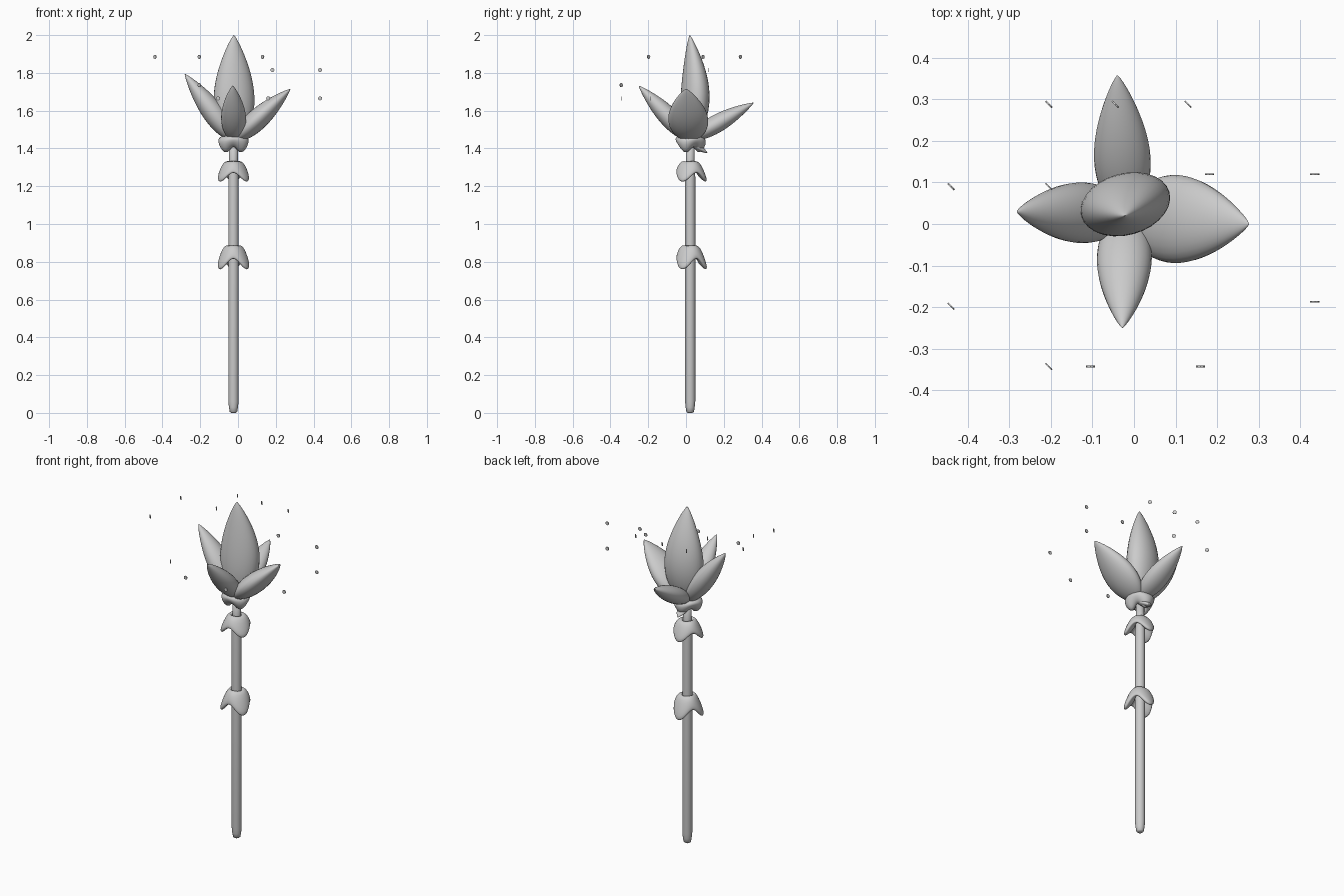
import bpy, bmesh, math
from mathutils import Vector, Matrix

cube = bpy.data.objects.get("Cube")
if cube:
    bpy.data.objects.remove(cube, do_unlink=True)

grey = bpy.data.materials.new("plain grey")
grey.use_nodes = True
COL = (0.6, 0.6, 0.6, 1)
grey.diffuse_color = COL
grey.node_tree.nodes["Principled BSDF"].inputs["Base Color"].default_value = COL
AX, AY = -0.024, 0.022  # stem axis


def finish(name, bm, subdiv=0, smooth=True):
    bmesh.ops.recalc_face_normals(bm, faces=bm.faces)
    for f in bm.faces:
        f.smooth = smooth
    me = bpy.data.meshes.new(name)
    bm.to_mesh(me)
    bm.free()
    me.materials.append(grey)
    ob = bpy.data.objects.new(name, me)
    bpy.context.collection.objects.link(ob)
    if subdiv:
        ob.modifiers.new("Smooth", 'SUBSURF').levels = subdiv
    return ob


def loft(name, rings, closed=False, subdiv=0):
    """Skin a list of equally sized vertex rings."""
    bm = bmesh.new()
    vs = [[bm.verts.new(p) for p in ring] for ring in rings]
    n = len(vs[0])
    pairs = list(zip(vs, vs[1:])) + ([(vs[-1], vs[0])] if closed else [])
    for a, b in pairs:
        for i in range(n):
            j = (i + 1) % n
            bm.faces.new((a[i], a[j], b[j], b[i]))
    if not closed:
        bm.faces.new(vs[0])
        bm.faces.new(vs[-1])
    return finish(name, bm, subdiv)


def petal(name, base, tip, width, thick, bow=(0, 0, 0), roll=0.0, n=28):
    """Pointed oval, widest below its middle; width and thick are half sizes."""
    base, tip, bow = Vector(base), Vector(tip), Vector(bow)
    d = (tip - base).normalized()
    side = d.cross(Vector((0, 0, 1)))
    side = side.normalized() if side.length > 0.2 else Vector((1, 0, 0))
    side = Matrix.Rotation(roll, 3, d) @ side
    up = side.cross(d)
    rings = []
    for k in range(n + 1):
        t = 0.5 - 0.5 * math.cos(math.pi * (0.02 + 0.975 * k / n))
        r = math.sin(math.pi * t ** 0.756) ** 0.8
        c = base.lerp(tip, t) + bow * math.sin(math.pi * t)
        rings.append([c + side * (width * r * math.cos(a)) + up * (thick * r * math.sin(a))
                      for a in (math.tau * i / n for i in range(n))])
    return loft(name, rings)


def knot(name, z0, height, profile, lift, turn, flare):
    """Draped collar with three drooping lobes; profile holds (radius, height share)."""
    rings = []
    for r, h in profile:
        ring = []
        for i in range(36):
            a = math.tau * i / 36
            lobe = math.cos(3 * (a - turn))
            rr = r * (1 + flare * lobe * (1 - h))
            z = z0 + height * h + lift * (1 - lobe) / 2 * (1 - h)
            ring.append((AX + rr * math.cos(a), AY + rr * math.sin(a), z))
        rings.append(ring)
    return loft(name, rings, closed=True, subdiv=1)


# Stem with a rounded foot
stem_profile = [(0.012, 0), (0.02, 0.006), (0.024, 0.03), (0.027, 0.06), (0.027, 1.25),
                (0.023, 1.32), (0.023, 1.46)]
loft("stem", [[(AX + r * math.cos(math.tau * i / 20), AY + r * math.sin(math.tau * i / 20), z)
               for i in range(20)] for r, z in stem_profile])

# Leafy knots on the stem, and a cup under the flower
drape = [(0.022, 1), (0.045, 0.97), (0.062, 0.72), (0.077, 0.35), (0.083, 0.08),
         (0.074, 0), (0.06, 0.1), (0.024, 0.4)]
back = math.pi / 2
knot("lower_knot", 0.755, 0.135, drape, 0.06, back, 0.12)
knot("upper_knot", 1.22, 0.115, drape, 0.05, back, 0.1)
cup = [(0.022, 0.05), (0.05, 0), (0.072, 0.3), (0.082, 0.62), (0.078, 0.85), (0.05, 1), (0.022, 0.9)]
knot("flower_cup", 1.375, 0.095, cup, 0.03, back, 0.1)
petal("cup_leaf", (AX, 0.01, 1.44), (AX, 0.115, 1.375), 0.035, 0.018)

# Five petals
petal("centre_petal", (-0.02, 0.025, 1.43), (-0.022, 0.02, 2.0), 0.11, 0.074,
      bow=(0, 0.026, 0), roll=math.radians(15))
petal("right_petal", (-0.02, 0.025, 1.44), (-0.282, 0.03, 1.795), 0.073, 0.058)
petal("left_petal", (-0.02, 0.02, 1.44), (0.277, 0, 1.715), 0.106, 0.056)
petal("front_petal", (-0.02, 0.03, 1.44), (-0.028, -0.25, 1.732), 0.066, 0.052)
petal("back_petal", (-0.02, 0.02, 1.45), (-0.04, 0.358, 1.642), 0.068, 0.048)

# Floating sparkles: thin upright discs, in a diagonal set and a front-facing set
diagonal = [(-0.44, 0.09, 1.885), (-0.44, -0.198, 1.885), (-0.205, 0.288, 1.885),
            (-0.045, 0.288, 1.885), (0.13, 0.288, 1.885), (-0.205, 0.09, 1.885),
            (-0.205, -0.343, 1.735)]
facing = [(0.182, 0.12, 1.815), (0.435, 0.12, 1.815), (0.435, 0.12, 1.665),
          (0.435, -0.187, 1.665), (-0.105, -0.343, 1.665), (0.16, -0.343, 1.665)]
bm = bmesh.new()
for spots, angle in ((diagonal, -math.pi / 4), (facing, 0)):
    for p in spots:
        m = (Matrix.Translation(p) @ Matrix.Rotation(angle, 4, 'Z')
             @ Matrix.Rotation(math.pi / 2, 4, 'X'))
        bmesh.ops.create_cone(bm, cap_ends=True, segments=8, radius1=0.011, radius2=0.011,
                              depth=0.004, matrix=m)
finish("sparkles", bm, smooth=False)
